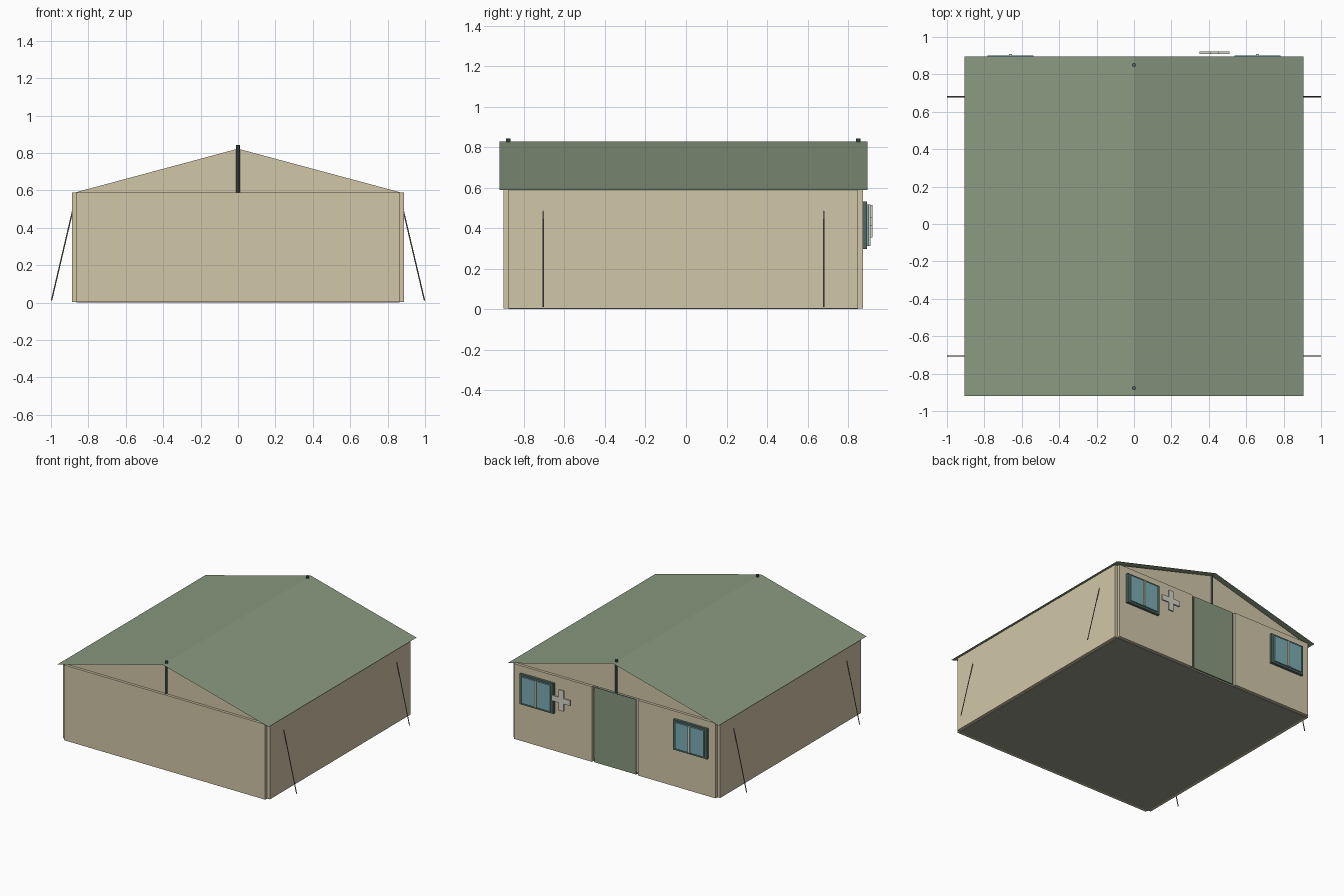
import bpy, bmesh
from mathutils import Vector

cube = bpy.data.objects.get("Cube")
if cube:
    bpy.data.objects.remove(cube, do_unlink=True)


def material(name, rgb):
    m = bpy.data.materials.new(name)
    m.use_nodes = True
    m.diffuse_color = (*rgb, 1)
    m.node_tree.nodes["Principled BSDF"].inputs["Base Color"].default_value = (*rgb, 1)
    return m


TAN = material("tan canvas", (0.64, 0.565, 0.395))
GREEN = material("green canvas", (0.25, 0.32, 0.215))
TEAL = material("dark teal", (0.085, 0.14, 0.12))
GLASS = material("blue glass", (0.20, 0.42, 0.46))
GREY = material("light grey", (0.66, 0.66, 0.59))
FLOOR = material("grey groundsheet", (0.31, 0.31, 0.255))
ROPE = material("grey rope", (0.20, 0.19, 0.17))

YC = -0.0135                  # middle of the tent along y
HALF_X, HALF_Y = 0.888, 0.8865  # outer wall faces
WALL = 0.024
EAVE, RIDGE = 0.588, 0.827


def finish(name, bm, mat):
    bmesh.ops.recalc_face_normals(bm, faces=bm.faces)
    me = bpy.data.meshes.new(name)
    bm.to_mesh(me)
    bm.free()
    me.materials.append(mat)
    ob = bpy.data.objects.new(name, me)
    bpy.context.collection.objects.link(ob)
    return ob


def box(name, x, y, z, mat):
    """Box from (min, max) ranges."""
    bm = bmesh.new()
    bmesh.ops.create_cube(bm, size=1)
    for v in bm.verts:
        v.co = [r[0] if c < 0 else r[1] for c, r in zip(v.co, (x, y, z))]
    return finish(name, bm, mat)


def prism(name, outline, y, mat):
    """Outline of (x, z) points extruded along y."""
    bm = bmesh.new()
    face = bm.faces.new([bm.verts.new((px, y[0], pz)) for px, pz in outline])
    ext = bmesh.ops.extrude_face_region(bm, geom=[face])["geom"]
    for v in ext:
        if isinstance(v, bmesh.types.BMVert):
            v.co.y = y[1]
    return finish(name, bm, mat)


def sheet(name, path, y, mat):
    """Open path of (x, z) points swept along y into a single sheet."""
    bm = bmesh.new()
    rows = [[bm.verts.new((px, yy, pz)) for yy in y] for px, pz in path]
    for (a, b), (c, d) in zip(rows, rows[1:]):
        bm.faces.new((a, c, d, b))
    return finish(name, bm, mat)


def rod(name, a, b, radius, sides, mat):
    a, b = Vector(a), Vector(b)
    bm = bmesh.new()
    bmesh.ops.create_cone(bm, cap_ends=True, segments=sides, radius1=radius,
                          radius2=radius, depth=(b - a).length)
    turn = (b - a).to_track_quat("Z", "Y").to_matrix()
    for v in bm.verts:
        v.co = turn @ v.co + (a + b) / 2
    return finish(name, bm, mat)


front, back = YC - HALF_Y, YC + HALF_Y
inner_x = HALF_X - WALL
walls_z = (0.004, EAVE)

# Floor and front wall
box("groundsheet", (-inner_x, inner_x), (front + WALL, back - WALL), (0, 0.012), FLOOR)
box("front_wall", (-inner_x, inner_x), (front, front + WALL), walls_z, TAN)

# Back wall in two panels with a narrower door hung in the gap
DOOR = 0.197
box("door_flap", (-DOOR + 0.019, DOOR - 0.019), (back - 0.012, back - 0.005),
    (0.004, EAVE - 0.002), GREEN)

for side, s in (("left", 1), ("right", -1)):
    def span(a, b):
        return tuple(sorted((s * a, s * b)))

    box(side + "_back_wall", span(DOOR, inner_x), (back - WALL, back), walls_z, TAN)
    box(side + "_side_wall", span(inner_x, HALF_X), (front + WALL, back - WALL), walls_z, TAN)

    # Window: frame, raised glass, mullion
    wx, wz = 0.66, 0.415
    box(side + "_window_frame", span(wx - 0.145, wx + 0.145), (back - 0.002, back + 0.02),
        (wz - 0.117, wz + 0.117), TEAL)
    box(side + "_window_glass", span(wx - 0.123, wx + 0.123), (back + 0.018, back + 0.029),
        (wz - 0.102, wz + 0.102), GLASS)
    box(side + "_window_mullion", span(wx - 0.008, wx + 0.008), (back + 0.027, back + 0.037),
        (wz - 0.102, wz + 0.102), GREY)

    # Guy ropes
    for end, y in (("front", -0.705), ("back", 0.68)):
        rod(f"{side}_{end}_guy_rope", (s * 0.884, y, 0.492), (s * 0.997, y, 0.012),
            0.0035, 6, ROPE)

# Gables and ridge poles
for end, s in (("front", -1), ("back", 1)):
    y = YC + s * 0.864
    prism(end + "_gable", [(-0.875, EAVE), (0.875, EAVE), (0, RIDGE - 0.004)],
          (y - 0.002, y + 0.002), TAN)
    rod(end + "_ridge_pole", (0, y, 0.012), (0, y, 0.843), 0.0105, 10, TEAL)

# Roof sheet
sheet("roof", [(-0.907, EAVE), (0, RIDGE), (0.907, EAVE)], (YC - 0.907, YC + 0.908), GREEN)

# Cross marker beside the left window
cx, cz, arm, w = 0.43, 0.435, 0.08, 0.021
prism("cross_marker", [(cx + a, cz + b) for a, b in (
    (-w, -arm), (w, -arm), (w, -w), (arm, -w), (arm, w), (w, w),
    (w, arm), (-w, arm), (-w, w), (-arm, w), (-arm, -w), (-w, -w))],
    (0.909, 0.921), GREY)
